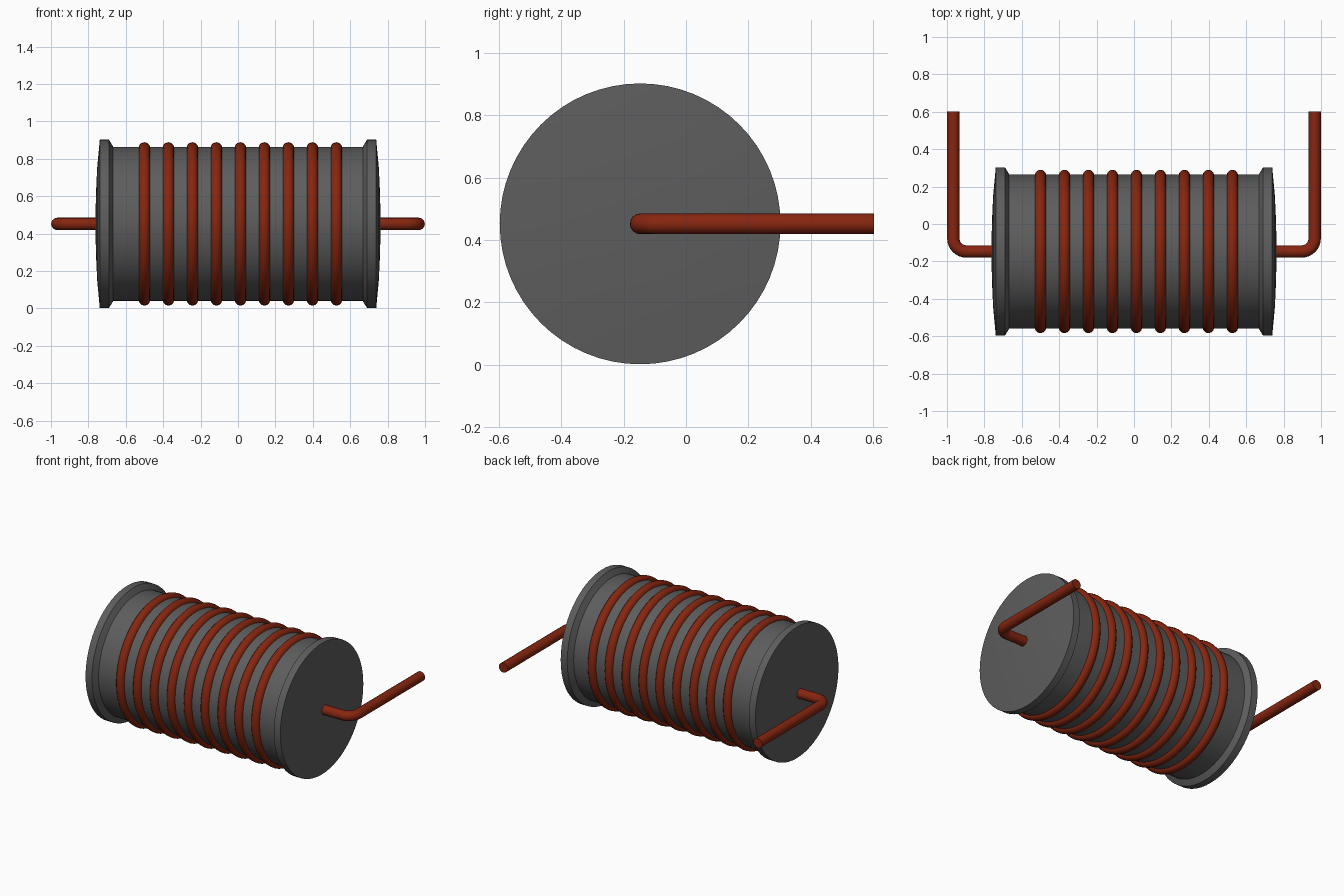
import bpy, bmesh, math
from mathutils import Vector, Matrix

if "Cube" in bpy.data.objects:
    bpy.data.objects.remove(bpy.data.objects["Cube"])

AXIS_Y, AXIS_Z = -0.147, 0.452


def material(name, rgb):
    m = bpy.data.materials.new(name)
    m.diffuse_color = (*rgb, 1)
    m.use_nodes = True
    m.node_tree.nodes["Principled BSDF"].inputs["Base Color"].default_value = m.diffuse_color
    return m


GREY = material("dark grey", (0.11, 0.11, 0.11))
COPPER = material("copper red", (0.24, 0.019, 0.005))


def finish(bm, name, mat, angle=30):
    bmesh.ops.recalc_face_normals(bm, faces=bm.faces)
    me = bpy.data.meshes.new(name)
    bm.to_mesh(me)
    bm.free()
    me.materials.append(mat)
    ob = bpy.data.objects.new(name, me)
    bpy.context.collection.objects.link(ob)
    bpy.ops.object.select_all(action='DESELECT')
    ob.select_set(True)
    bpy.context.view_layer.objects.active = ob
    bpy.ops.object.shade_smooth_by_angle(angle=math.radians(angle))
    return ob


def lathe(name, profile, mat, steps=64, angle=30):
    """Spin an (x, radius) profile around the coil axis."""
    bm = bmesh.new()
    vs = [bm.verts.new((x, AXIS_Y, AXIS_Z + r)) for x, r in profile]
    es = [bm.edges.new(p) for p in zip(vs, vs[1:])]
    bmesh.ops.spin(bm, geom=vs + es, cent=(0, AXIS_Y, AXIS_Z), axis=(1, 0, 0),
                   angle=2 * math.pi, steps=steps)
    bmesh.ops.remove_doubles(bm, verts=bm.verts, dist=1e-4)
    return finish(bm, name, mat, angle)


# Spool: shallow domed ends, rims with a slope down to the core
half = [(0.762, 0), (0.76, 0.15), (0.753, 0.3), (0.739, 0.45),
        (0.69, 0.45), (0.667, 0.412)]
lathe("spool", [(-x, r) for x, r in half] + half[::-1], GREY, angle=20)

# Nine wire turns around the core
for i in range(9):
    cx = 0.013 + 0.1283 * (i - 4)
    ring = [(cx + 0.031 * math.cos(2 * math.pi * k / 12),
             0.406 + 0.031 * math.sin(2 * math.pi * k / 12)) for k in range(13)]
    lathe("wire_turn_%d" % (i + 1), ring, COPPER, angle=60)

# Bent leads leaving both ends and running to the back
R, WIRE_X, BEND = 0.033, 0.966, 0.07
for side, label in ((-1, "left"), (1, "right")):
    path = [(0.72, AXIS_Y, 0)]
    for k in range(9):
        a = math.pi / 2 * k / 8
        path.append((WIRE_X - BEND + BEND * math.sin(a),
                     AXIS_Y + BEND - BEND * math.cos(a), a))
    path.append((WIRE_X, 0.602, math.pi / 2))
    bm = bmesh.new()
    loops = []
    for x, y, a in path:
        out = Vector((math.sin(a), -math.cos(a), 0))
        loop = []
        for k in range(16):
            t = 2 * math.pi * k / 16
            p = Vector((x, y, AXIS_Z)) + R * (math.cos(t) * out + math.sin(t) * Vector((0, 0, 1)))
            loop.append(bm.verts.new((side * p.x, p.y, p.z)))
        loops.append(loop)
    for a, b in zip(loops, loops[1:]):
        for k in range(16):
            n = (k + 1) % 16
            bm.faces.new((a[k], a[n], b[n], b[k]))
    bm.faces.new(loops[0])
    bm.faces.new(loops[-1])
    finish(bm, label + "_lead", COPPER, 40)
